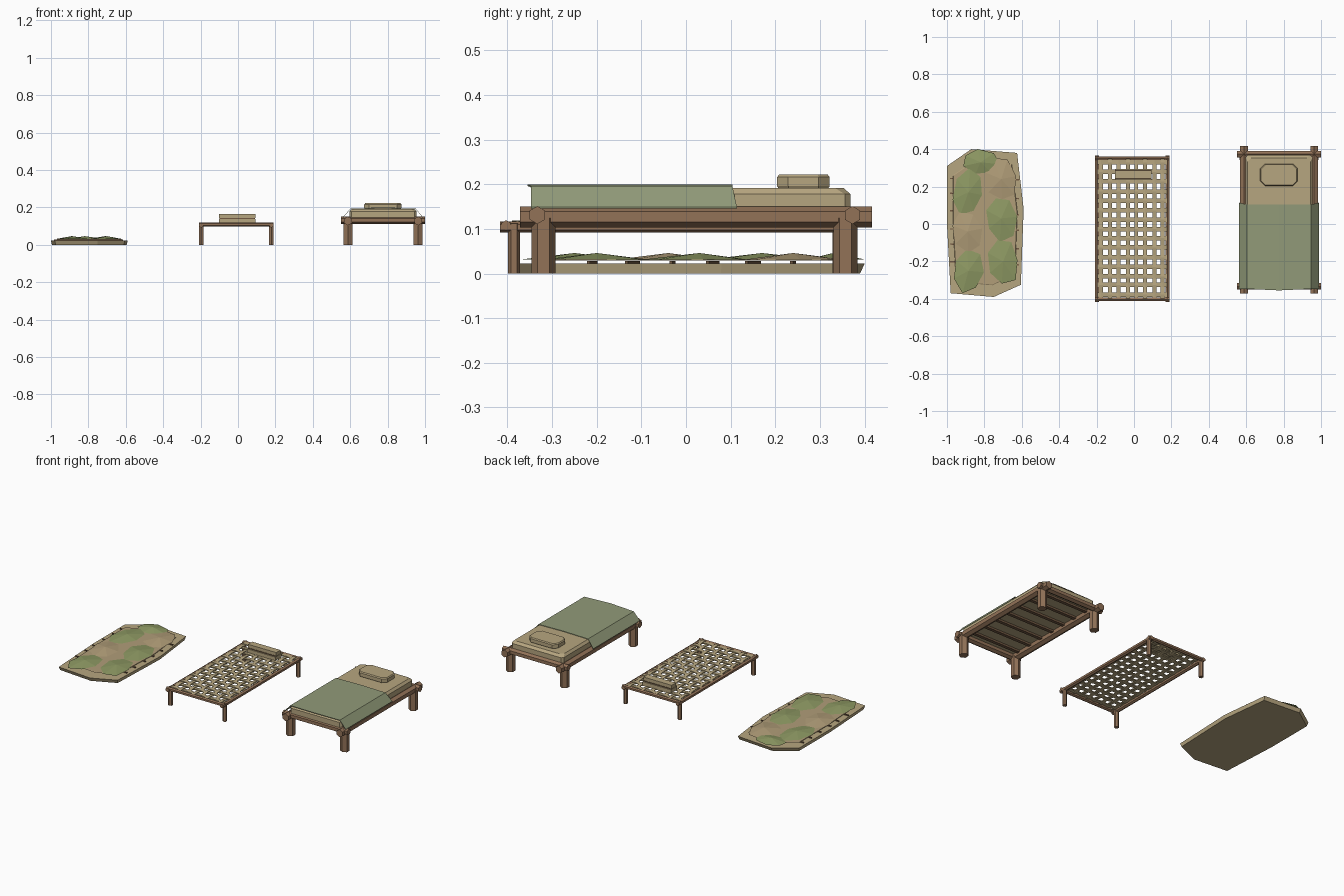
import bpy, bmesh, math, random
from mathutils import Vector, Matrix

if "Cube" in bpy.data.objects:
    bpy.data.objects.remove(bpy.data.objects["Cube"])
random.seed(4)


def material(name, rgb):
    m = bpy.data.materials.new(name)
    m.use_nodes = True
    m.diffuse_color = (*rgb, 1)
    m.node_tree.nodes["Principled BSDF"].inputs["Base Color"].default_value = (*rgb, 1)
    return m


STRAW = material("straw", (0.47, 0.38, 0.215))
DRY = material("dry leaf", (0.44, 0.34, 0.19))
LEAF = material("green leaf", (0.27, 0.32, 0.125))
WOOD = material("wood", (0.29, 0.17, 0.097))
DARK = material("dark wood", (0.17, 0.1, 0.055))
CLOTH = material("green blanket", (0.285, 0.325, 0.19))


def finish(name, bm, mat):
    bmesh.ops.recalc_face_normals(bm, faces=bm.faces)
    me = bpy.data.meshes.new(name)
    bm.to_mesh(me)
    bm.free()
    me.materials.append(mat)
    ob = bpy.data.objects.new(name, me)
    bpy.context.collection.objects.link(ob)
    return ob


def pole(name, a, b, r, mat, sides=6):
    a, b = Vector(a), Vector(b)
    d = b - a
    bm = bmesh.new()
    turn = d.to_track_quat("Z", "Y").to_matrix().to_4x4()
    bmesh.ops.create_cone(bm, cap_ends=True, segments=sides, radius1=r, radius2=r,
                          depth=d.length, matrix=Matrix.Translation((a + b) / 2) @ turn)
    return finish(name, bm, mat)


def box(name, centre, size, mat, spin=0):
    bm = bmesh.new()
    m = Matrix.Translation(centre) @ Matrix.Rotation(spin, 4, "Z") @ Matrix.Diagonal((*size, 1))
    bmesh.ops.create_cube(bm, size=1, matrix=m)
    return finish(name, bm, mat)


def loft(name, rings, mat):
    """Closed solid through a stack of equal-length rings."""
    bm = bmesh.new()
    vs = [[bm.verts.new(p) for p in ring] for ring in rings]
    n = len(vs[0])
    for lo, hi in zip(vs, vs[1:]):
        for i in range(n):
            bm.faces.new((lo[i], lo[(i + 1) % n], hi[(i + 1) % n], hi[i]))
    bm.faces.new(vs[0][::-1])
    bm.faces.new(vs[-1])
    return finish(name, bm, mat)


def cut_rect(cx, cy, w, d, c, z):
    """Rectangle with chamfered corners."""
    w, d = w / 2, d / 2
    pts = [(w - c, -d), (w, c - d), (w, d - c), (w - c, d),
           (c - w, d), (-w, d - c), (-w, c - d), (c - w, -d)]
    return [(cx + x, cy + y, z) for x, y in pts]


# Leaf mat: irregular straw slab with twigs across it
outline = [(-1.0, 0.31), (-0.87, 0.40), (-0.625, 0.38), (-0.59, 0.08),
           (-0.605, -0.325), (-0.75, -0.39), (-0.98, -0.37), (-1.0, 0.0)]


def slab(name, levels, mat):
    loft(name, [[(-0.8 + (x + 0.8) * s, y * s, z) for x, y in outline] for s, z in levels], mat)


slab("leaf_mat_base", ((0.975, 0), (1, 0.022)), STRAW)
slab("leaf_mat_bedding", ((0.84, 0.029), (0.83, 0.031)), DRY)
for i in range(6):
    box(f"mat_twig_{i}", (-0.8, -0.21 + 0.09 * i, 0.0255), (0.37, 0.007, 0.006), DARK,
        random.uniform(-0.09, 0.09))


# Leaf clumps: thin faceted domes
def clump(name, x, y, rx, ry, spin, mat):
    bm = bmesh.new()
    rim = []
    for k in range(7):
        a = math.tau * k / 7
        j = random.uniform(0.9, 1.08)
        p = Matrix.Rotation(spin, 2) @ Vector((rx * j * math.cos(a), ry * j * math.sin(a)))
        rim.append(bm.verts.new((x + p.x, y + p.y, 0.0315)))
    top = bm.verts.new((x, y, 0.046))
    bm.faces.new(rim)
    for k in range(7):
        bm.faces.new((rim[k], rim[(k + 1) % 7], top))
    finish(name, bm, mat)


for i, (x, y, rx, ry, spin, mat) in enumerate([
        (-0.82, 0.33, 0.10, 0.068, -0.1, LEAF), (-0.885, 0.17, 0.08, 0.125, -0.2, LEAF),
        (-0.71, 0.24, 0.085, 0.12, 0.2, DRY), (-0.71, 0.03, 0.085, 0.12, 0.1, LEAF),
        (-0.89, -0.04, 0.08, 0.11, 0.2, DRY), (-0.885, -0.25, 0.085, 0.12, -0.1, LEAF),
        (-0.70, -0.2, 0.085, 0.125, 0.1, LEAF)]):
    clump(f"leaf_clump_{i}", x, y, rx, ry, spin, mat)

# Woven cot: frame
X0, X1, Y0, Y1 = -0.197, 0.178, -0.403, 0.352
for side, x in (("right", X0), ("left", X1)):
    pole(f"cot_{side}_rail", (x, Y0 - 0.014, 0.104), (x, Y1 + 0.014, 0.104), 0.0125, WOOD)
    for end, y in (("front", Y0 + 0.018), ("back", Y1 - 0.01)):
        pole(f"cot_{end}_{side}_leg", (x, y, 0), (x, y, 0.112), 0.0135, WOOD)
for end, y in (("front", Y0), ("back", Y1)):
    pole(f"cot_{end}_rail", (X0 - 0.012, y, 0.108), (X1 + 0.012, y, 0.108), 0.0115, WOOD)

# Woven cot: over-and-under strips
COLS, ROWS = 8, 15
xs = [X0 + (X1 - X0) * (i + 0.5) / COLS + random.uniform(-0.004, 0.004) for i in range(COLS)]
ys = [Y0 + (Y1 - Y0) * (j + 0.5) / ROWS + random.uniform(-0.003, 0.003) for j in range(ROWS)]


def strip(name, path, across):
    up = Vector((0, 0, 0.0025))
    loft(name, [[p - across - up, p + across - up, p + across + up, p - across + up]
                for p in path], STRAW)


def weave(i, j, sign):
    return 0.113 + 0.003 * sign * (1 if (i + j) % 2 else -1)


for i, x in enumerate(xs):
    path = [Vector((x, y, weave(i, j, 1))) for j, y in enumerate(ys)]
    path = [Vector((x, Y0, 0.113))] + path + [Vector((x, Y1, 0.113))]
    strip(f"cot_long_strip_{i}", path, Vector((0.0105, 0, 0)))
for j, y in enumerate(ys):
    path = [Vector((x, y, weave(i, j, -1))) for i, x in enumerate(xs)]
    path = [Vector((X0, y, 0.113))] + path + [Vector((X1, y, 0.113))]
    strip(f"cot_cross_strip_{j}", path, Vector((0, 0.012, 0)))

# Woven cot: folded headrest with a dark binding
for name, z, d, h in (("lower", 0.128, 0.06, 0.022), ("upper", 0.153, 0.042, 0.022)):
    box(f"cot_headrest_{name}", (-0.004, 0.265, z), (0.195, d, h), STRAW)
box("cot_headrest_binding", (-0.004, 0.265, 0.1405), (0.19, 0.048, 0.005), DARK)

# Wooden bed: hexagonal log frame
L, R, F, B = 0.963, 0.588, -0.333, 0.373
for side, x in (("right", R), ("left", L)):
    pole(f"bed_{side}_rail", (x, -0.372, 0.127), (x, 0.417, 0.127), 0.0235, WOOD)
    for end, y in (("front", -0.319), ("back", 0.357)):
        pole(f"bed_{end}_{side}_leg", (x, y, 0), (x, y, 0.125), 0.027, WOOD)
for end, y in (("front", F), ("back", B)):
    pole(f"bed_{end}_rail", (0.551, y, 0.131), (1.0, y, 0.131), 0.02, WOOD)
for i in range(7):
    box(f"bed_slat_{i}", (0.775, -0.27 + 0.097 * i, 0.135), (0.36, 0.02, 0.014), DARK)

# Wooden bed: mattress, pillow
loft("mattress", [cut_rect(0.775, 0.013, w, d, c, z) for w, d, c, z in (
    (0.36, 0.71, 0.012, 0.14), (0.36, 0.71, 0.012, 0.178), (0.335, 0.68, 0.02, 0.192))], STRAW)
loft("pillow", [cut_rect(0.775, 0.263, w, d, c, z) for w, d, c, z in (
    (0.192, 0.11, 0.022, 0.190), (0.20, 0.118, 0.025, 0.196),
    (0.20, 0.118, 0.025, 0.216), (0.19, 0.108, 0.022, 0.222))], STRAW)

# Wooden bed: blanket sheet draped over both sides
section = [(0.562, 0.149), (0.604, 0.196), (0.775, 0.199), (0.947, 0.196), (0.988, 0.149)]
rings = []
for x, z in section:
    front = -0.355 if z > 0.198 else -0.347
    back = 0.104 if z > 0.19 else 0.114
    rings.append([(x, front, z), (x, back, z), (x, back, z - 0.003), (x, front, z - 0.003)])
loft("blanket", rings, CLOTH)
